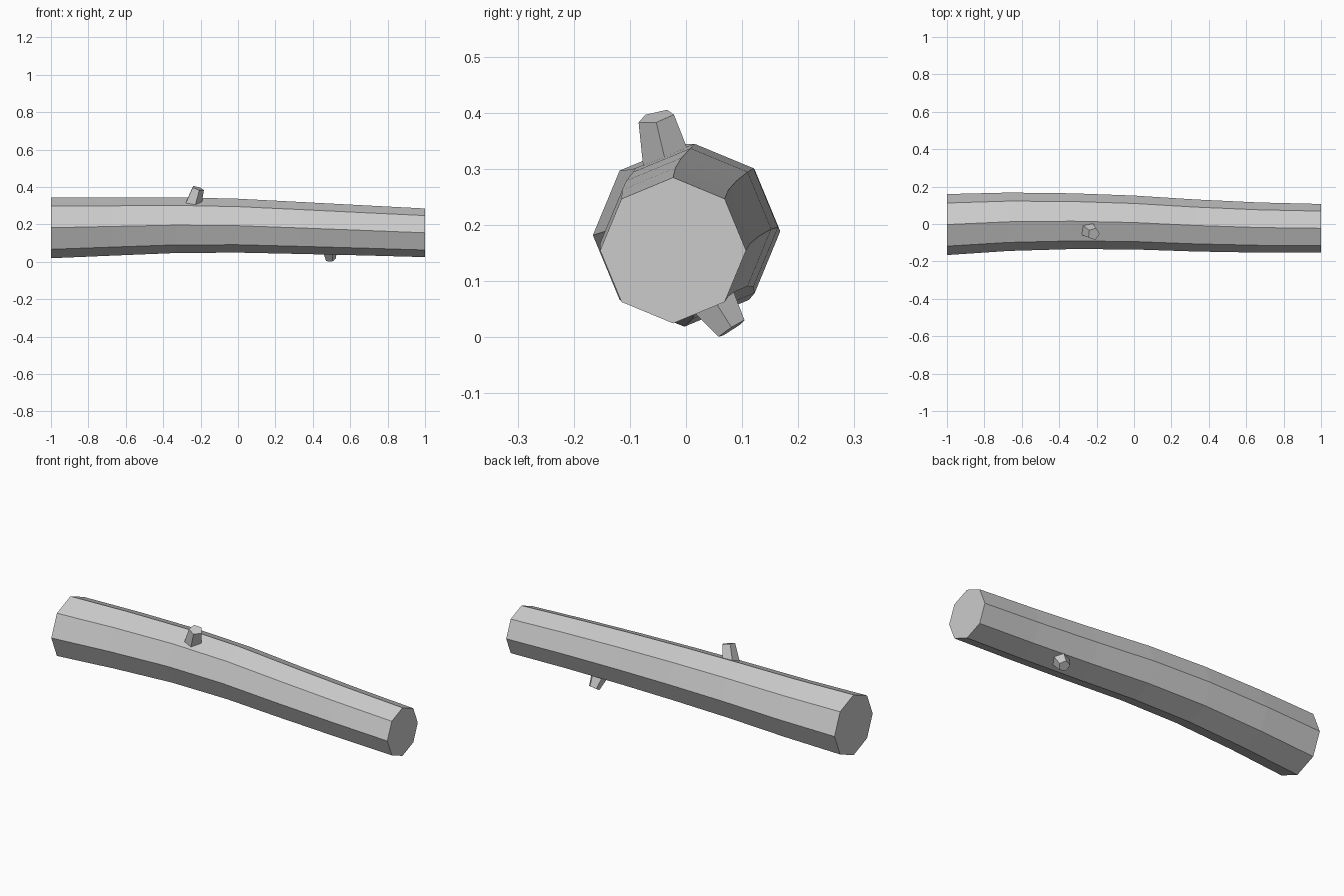
import bpy, bmesh
from math import cos, sin, pi
from mathutils import Vector

if "Cube" in bpy.data.objects:
    bpy.data.objects.remove(bpy.data.objects["Cube"])


def make_object(name, rings):
    """Skin a list of equal-sized vertex rings into a capped solid."""
    bm = bmesh.new()
    loops = [[bm.verts.new(p) for p in ring] for ring in rings]
    n = len(loops[0])
    for a, b in zip(loops, loops[1:]):
        for i in range(n):
            j = (i + 1) % n
            bm.faces.new((a[i], a[j], b[j], b[i]))
    bm.faces.new(loops[0])
    bm.faces.new(loops[-1])
    bmesh.ops.recalc_face_normals(bm, faces=bm.faces)
    mesh = bpy.data.meshes.new(name)
    bm.to_mesh(mesh)
    bm.free()
    obj = bpy.data.objects.new(name, mesh)
    bpy.context.collection.objects.link(obj)
    return obj


def branch_stub(name, base, tip, r_base, r_tip, turn):
    """Tapered five-sided stub running from base to tip."""
    base, tip = Vector(base), Vector(tip)
    axis = (tip - base).normalized()
    u = axis.cross(Vector((0, 1, 0))).normalized()
    v = axis.cross(u)
    angles = [turn + 2 * pi * i / 5 for i in range(5)]
    return make_object(name, [
        [c + r * (cos(a) * u + sin(a) * v) for a in angles]
        for c, r in ((base, r_base), (tip, r_tip))])


# Bent, tapering eight-sided trunk: x, centre y, centre z, radius
stations = [(-1, -0.003, 0.182, 0.163), (-0.67, 0.012, 0.189, 0.156),
            (-0.33, 0.015, 0.196, 0.149), (0, 0.008, 0.193, 0.144),
            (0.33, -0.008, 0.181, 0.139), (0.67, -0.019, 0.168, 0.134),
            (1, -0.023, 0.155, 0.130)]
make_object("log_trunk", [
    [(x, y + r * cos(i * pi / 4), z + r * sin(i * pi / 4)) for i in range(8)]
    for x, y, z, r in stations])

# Snapped-off branch stubs, sunk into the trunk
branch_stub("upper_branch_stub", (-0.25, -0.025, 0.28), (-0.215, -0.053, 0.393),
            0.051, 0.034, pi)
branch_stub("lower_branch_stub", (0.488, 0.042, 0.075), (0.494, 0.081, 0.015),
            0.045, 0.029, 0)
